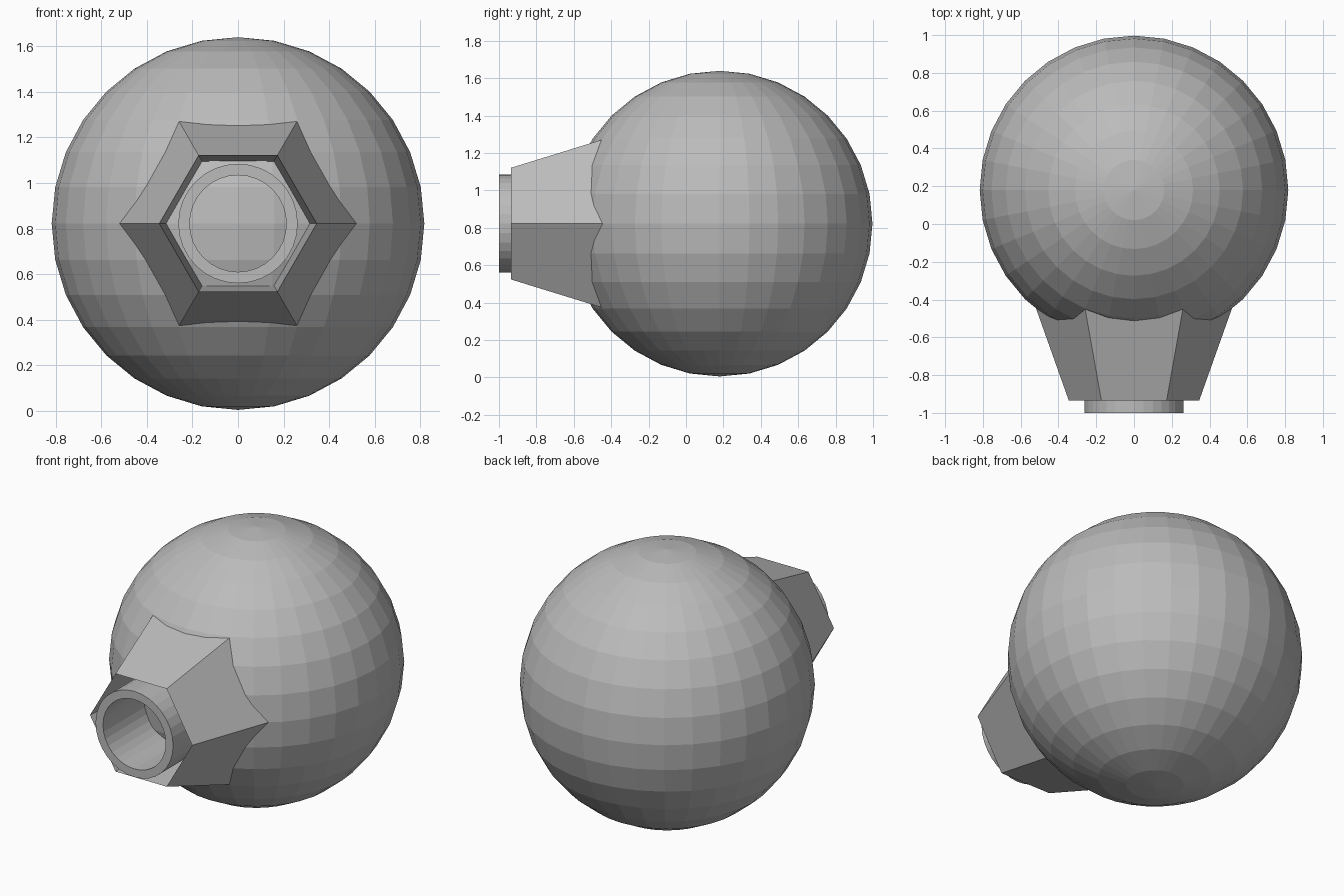
import bpy
import bmesh
from math import cos, sin, tau
from mathutils import Matrix

cube = bpy.data.objects.get("Cube")
if cube:
    bpy.data.objects.remove(cube, do_unlink=True)

CENTRE_Z = 0.822
SPHERE_Y = 0.18
RADIUS = 0.817

grey = bpy.data.materials.new("plain_grey")
grey.use_nodes = True
colour = (0.5, 0.5, 0.5, 1)
grey.diffuse_color = colour
grey.node_tree.nodes["Principled BSDF"].inputs["Base Color"].default_value = colour


def finish(name, bm):
    """Turn a bmesh into a flat shaded grey object."""
    bmesh.ops.recalc_face_normals(bm, faces=bm.faces)
    mesh = bpy.data.meshes.new(name)
    bm.to_mesh(mesh)
    bm.free()
    mesh.materials.append(grey)
    obj = bpy.data.objects.new(name, mesh)
    bpy.context.collection.objects.link(obj)
    return obj


def hollow_shell(name, sides, profile):
    """Sweep a closed (radius, y) profile around the nozzle axis."""
    bm = bmesh.new()
    rings = []
    for radius, y in profile:
        angles = [tau * i / sides for i in range(sides)]
        rings.append([bm.verts.new((radius * cos(a), y, CENTRE_Z + radius * sin(a)))
                      for a in angles])
    for k, ring in enumerate(rings):
        following = rings[(k + 1) % len(rings)]
        for i in range(sides):
            j = (i + 1) % sides
            bm.faces.new((ring[i], ring[j], following[j], following[i]))
    return finish(name, bm)


# Faceted round body
bm = bmesh.new()
bmesh.ops.create_uvsphere(bm, u_segments=32, v_segments=16, radius=RADIUS,
                          matrix=Matrix.Translation((0, SPHERE_Y, CENTRE_Z)))
finish("round_body", bm)

# Tapered six-sided collar, open at the front, sunk into the body
hollow_shell("hexagonal_collar", 6,
             [(0.345, -0.935), (0.571, -0.3), (0.31, -0.3), (0.315, -0.57)])

# Open tube inside the collar
hollow_shell("nozzle_tube", 32,
             [(0.262, -1.0), (0.262, -0.5), (0.212, -0.5), (0.212, -1.0)])
